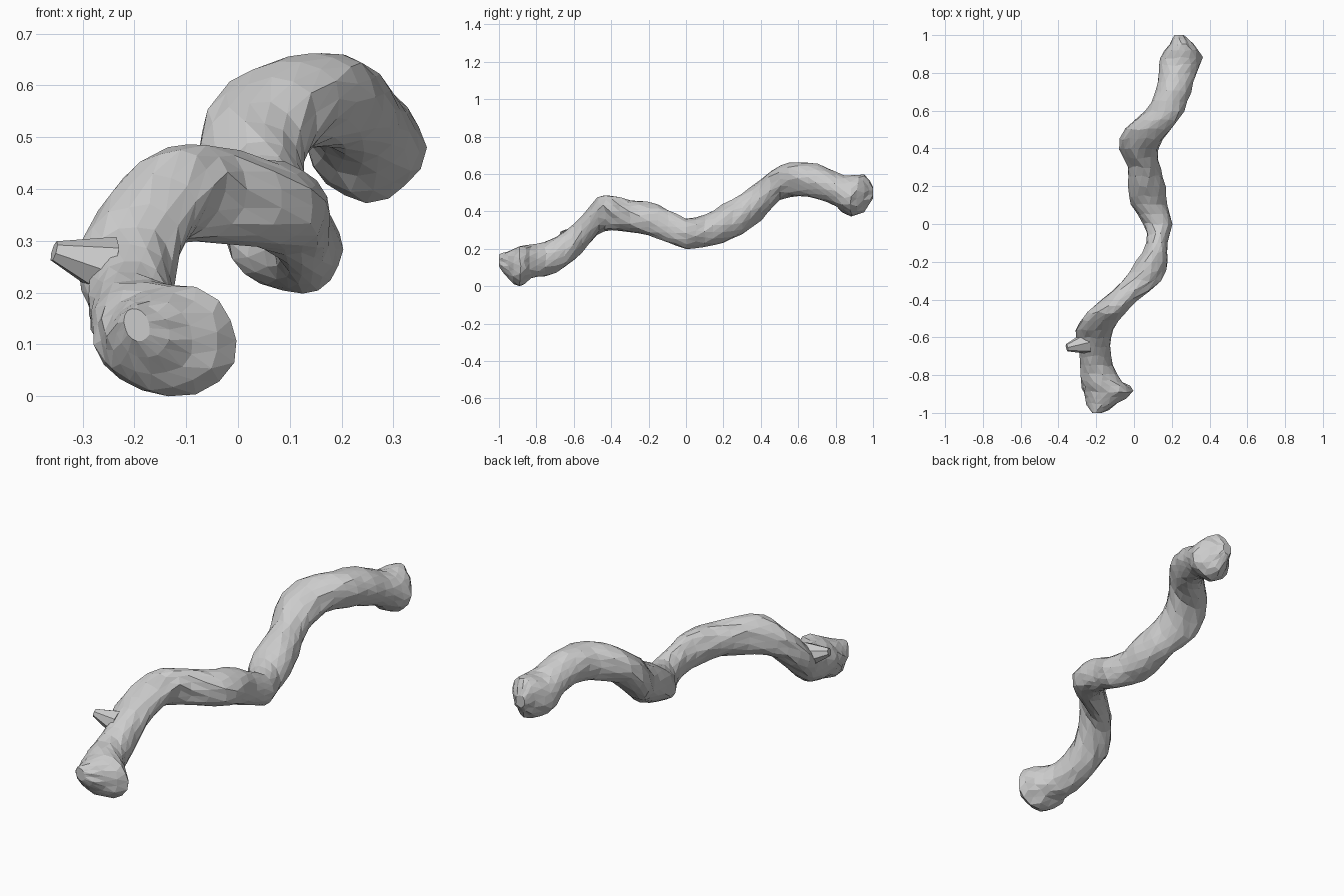
import bpy, bmesh, math, random
from mathutils import Vector

if "Cube" in bpy.data.objects:
    bpy.data.objects.remove(bpy.data.objects["Cube"])

random.seed(4)
SIDES = 16

# Sections along the body: y, left x, right x, bottom z, top z
sections = [
    (-1.0, -.22, -.17, .105, .17), (-.95, -.25, -.085, .04, .185), (-.89, -.27, 0, 0, .215),
    (-.83, -.28, -.06, .04, .22), (-.75, -.285, -.11, .055, .24), (-.65, -.29, -.125, .10, .295),
    (-.56, -.31, -.11, .18, .37), (-.47, -.25, -.05, .275, .475), (-.4, -.17, .02, .295, .485),
    (-.3, -.065, .145, .29, .46), (-.2, .01, .175, .27, .45), (-.1, .065, .18, .235, .41),
    (0, .05, .2, .2, .365), (.1, -.015, .175, .21, .38), (.2, -.03, .165, .235, .44),
    (.3, -.035, .14, .28, .49), (.4, -.08, .125, .35, .57), (.5, -.05, .2, .46, .65),
    (.6, .06, .265, .48, .665), (.7, .115, .3, .47, .655), (.8, .13, .33, .425, .61),
    (.88, .135, .36, .375, .59), (.95, .19, .315, .40, .6), (1.0, .215, .265, .47, .53)]


def catmull(a, b, c, d, t):
    return tuple(.5 * (2*q + (r-p)*t + (2*p-5*q+4*r-s)*t*t + (3*q-p-3*r+s)*t**3)
                 for p, q, r, s in zip(a, b, c, d))


# Refine the section list
rows = []
for i in range(len(sections) - 1):
    b, c = sections[i], sections[i + 1]
    a = sections[max(i - 1, 0)]
    d = sections[min(i + 2, len(sections) - 1)]
    rows += [b, catmull(a, b, c, d, .5)]
rows.append(sections[-1])


def middle(r):
    return Vector(((r[1] + r[2]) / 2, r[0], (r[3] + r[4]) / 2))


# Winding body: skewed ellipses that stay round across the path
bm = bmesh.new()
rings = []
last = len(rows) - 1
for i, r in enumerate(rows):
    c = middle(r)
    step = middle(rows[min(i + 3, last)]) - middle(rows[max(i - 3, 0)])
    sx, sz = step.x / step.y, step.z / step.y
    rho = sx * sz / math.sqrt((1 + sx * sx) * (1 + sz * sz))
    hw, hh = (r[2] - r[1]) / 2, (r[4] - r[3]) / 2
    ring = []
    for k in range(SIDES):
        a = math.tau * (k + .5 * (i % 2)) / SIDES
        n = 1 + random.uniform(-.045, .045)
        x = c.x + n * hw * math.cos(a)
        z = c.z + n * hh * (rho * math.cos(a) + math.sqrt(1 - rho * rho) * math.sin(a))
        y = r[0] + (random.uniform(-.007, .007) if 0 < i < last else 0)
        ring.append(bm.verts.new((x, y, max(z, 0))))
    rings.append(ring)
for i in range(last):
    p, q = rings[i], rings[i + 1]
    for k in range(SIDES):
        m = (k + 1) % SIDES
        if i % 2 == 0:      # next ring is turned half a step forward
            bm.faces.new((p[k], p[m], q[k]))
            bm.faces.new((p[m], q[m], q[k]))
        else:
            bm.faces.new((p[k], q[m], q[k]))
            bm.faces.new((p[k], p[m], q[m]))
bm.faces.new(rings[0])
bm.faces.new(rings[-1])
bmesh.ops.recalc_face_normals(bm, faces=bm.faces)
mesh = bpy.data.meshes.new("winding_body")
bm.to_mesh(mesh)
bm.free()
bpy.context.collection.objects.link(bpy.data.objects.new("winding_body", mesh))

# Small blunt spur on the left near the front end
start, tip = Vector((-.25, -.63, .25)), Vector((-.355, -.655, .28))
bpy.ops.mesh.primitive_cone_add(vertices=7, radius1=.06, radius2=.02,
                                depth=(tip - start).length, location=(start + tip) / 2)
spur = bpy.context.object
spur.name = "side_spur"
spur.rotation_euler = (tip - start).to_track_quat('Z', 'Y').to_euler()
